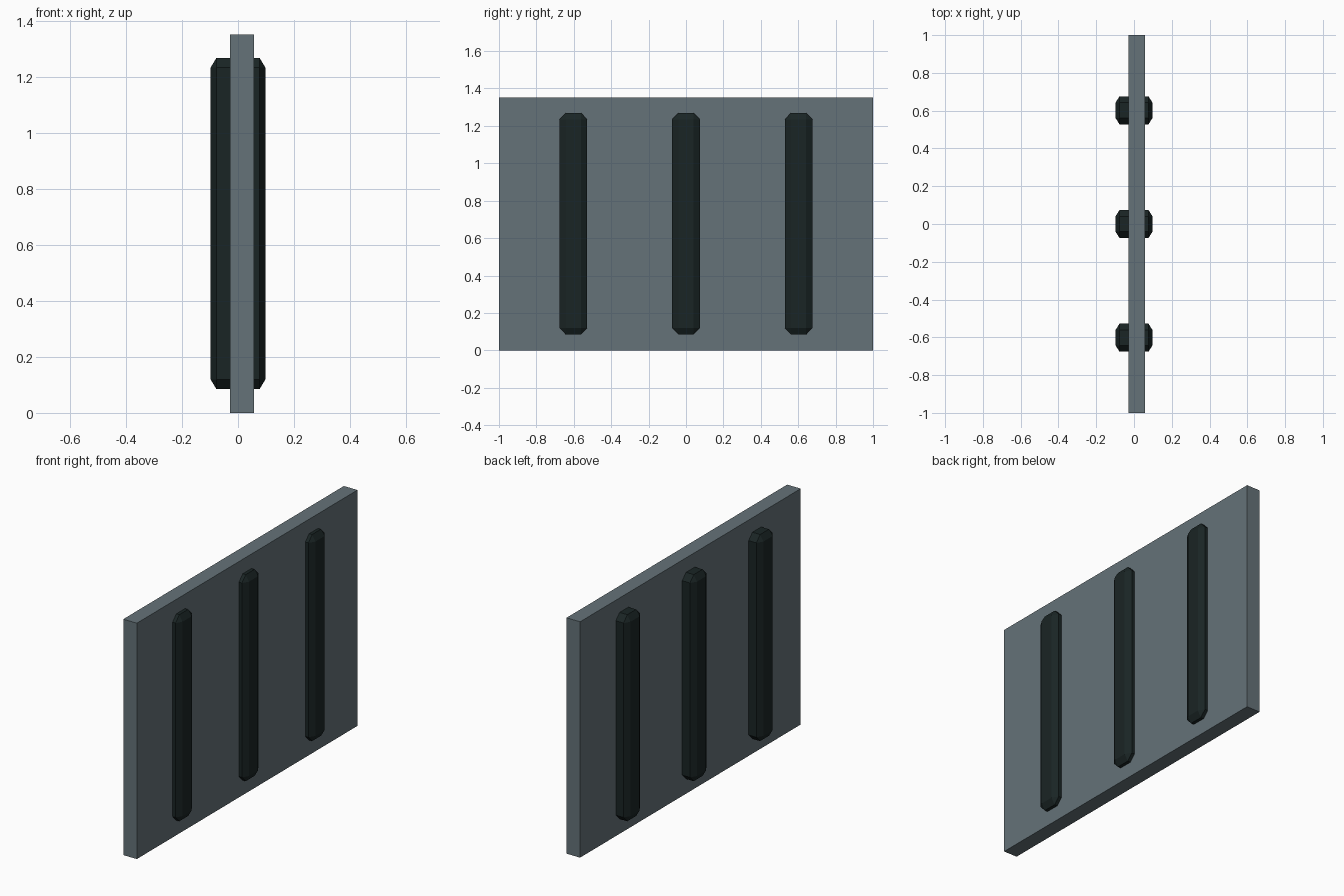
import bpy, bmesh
from mathutils import Vector

if "Cube" in bpy.data.objects:
    bpy.data.objects.remove(bpy.data.objects["Cube"])


def material(name, color):
    m = bpy.data.materials.new(name)
    m.diffuse_color = (*color, 1)
    m.use_nodes = True
    m.node_tree.nodes["Principled BSDF"].inputs["Base Color"].default_value = m.diffuse_color
    return m


def box(name, lo, hi, mat, bevel=None):
    """Box between two corners; bevel gives the chamfer depth on each axis."""
    lo, hi = Vector(lo), Vector(hi)
    size, mid = hi - lo, (hi + lo) / 2
    unit = Vector(bevel) if bevel else Vector((1, 1, 1))
    bm = bmesh.new()
    bmesh.ops.create_cube(bm, size=1)
    # chamfer by 1 in stretched space, then scale back to the real size
    bmesh.ops.scale(bm, verts=bm.verts, vec=[s / u for s, u in zip(size, unit)])
    if bevel:
        bmesh.ops.bevel(bm, geom=bm.edges[:], offset=1, segments=1,
                        profile=0.5, affect='EDGES')
    bmesh.ops.scale(bm, verts=bm.verts, vec=unit)
    bmesh.ops.translate(bm, verts=bm.verts, vec=mid)
    mesh = bpy.data.meshes.new(name)
    bm.to_mesh(mesh)
    bm.free()
    mesh.materials.append(mat)
    obj = bpy.data.objects.new(name, mesh)
    bpy.context.collection.objects.link(obj)
    return obj


slate = material("slate", (0.13, 0.17, 0.19))
dark = material("dark_green", (0.01, 0.018, 0.018))

# Flat wall panel
box("panel", (-0.028, -1, 0), (0.058, 1, 1.353), slate)

# Three chamfered vertical bars running through the panel
for i, y in enumerate((-0.602, 0, 0.602)):
    box(f"vertical_bar_{i + 1}", (-0.098, y - 0.074, 0.085),
        (0.098, y + 0.074, 1.27), dark, bevel=(0.021, 0.034, 0.035))
